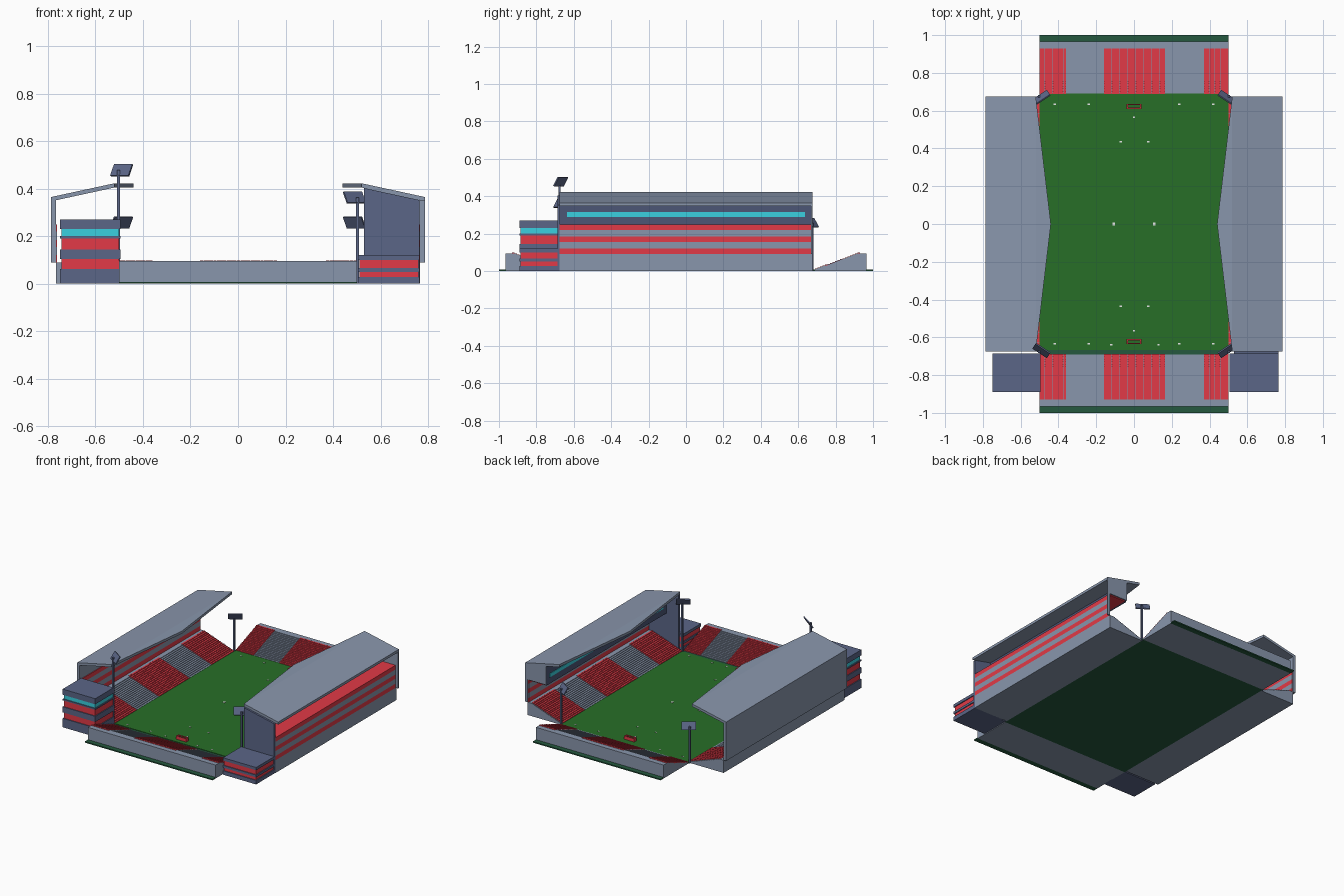
import bpy, bmesh, math
from mathutils import Matrix, Vector

cube = bpy.data.objects.get("Cube")
if cube:
    bpy.data.objects.remove(cube)


def material(name, hexcode):
    def lin(i):
        c = int(hexcode[i:i + 2], 16) / 255
        return c / 12.92 if c <= 0.04045 else ((c + 0.055) / 1.055) ** 2.4
    col = (lin(0), lin(2), lin(4), 1)
    m = bpy.data.materials.new(name)
    m.use_nodes = True
    m.diffuse_color = col
    m.node_tree.nodes["Principled BSDF"].inputs["Base Color"].default_value = col
    return m


GREY = material("concrete grey", "8996ac")
RED = material("seat red", "e23a47")
SLATE = material("slate blue", "5b6687")
NAVY = material("gallery navy", "4c5676")
CYAN = material("glass cyan", "3ad0e0")
GRASS = material("grass green", "276e27")
HEDGE = material("dark green", "25593e")
WHITE = material("line white", "eeeeee")


def finish(name, bm, mat):
    bmesh.ops.recalc_face_normals(bm, faces=bm.faces)
    mesh = bpy.data.meshes.new(name)
    bm.to_mesh(mesh)
    bm.free()
    mesh.materials.append(mat)
    ob = bpy.data.objects.new(name, mesh)
    bpy.context.collection.objects.link(ob)
    return ob


def add_box(bm, x, y, z):
    """Add a box given (low, high) pairs on each axis."""
    mid = Vector([(a + b) / 2 for a, b in (x, y, z)])
    size = [abs(b - a) for a, b in (x, y, z)]
    bmesh.ops.create_cube(bm, size=1, matrix=Matrix.Translation(mid) @ Matrix.Diagonal((*size, 1)))


def box(name, mat, x, y, z):
    bm = bmesh.new()
    add_box(bm, x, y, z)
    return finish(name, bm, mat)


def prism(name, mat, points, offset):
    """Extrude a flat polygon by an offset vector."""
    bm = bmesh.new()
    face = bm.faces.new([bm.verts.new(p) for p in points])
    ext = bmesh.ops.extrude_face_region(bm, geom=[face], use_keep_orig=True)
    moved = [v for v in ext["geom"] if isinstance(v, bmesh.types.BMVert)]
    bmesh.ops.translate(bm, verts=moved, vec=offset)
    return finish(name, bm, mat)


def span(s, a, b):
    return (s * a, s * b)


# Ground slab, pitch, end verges, line spots
box("ground_slab", HEDGE, (-0.5, 0.5), (-0.69, 0.69), (0, 0.006))
box("pitch", GRASS, (-0.5, 0.5), (-0.668, 0.69), (0.006, 0.009))
marks = bmesh.new()
for s in (-1, 1):
    box("end_verge", HEDGE, (-0.5, 0.5), span(s, 0.963, 1), (0, 0.008))
    for cx, cy in ((0, 0.565), (-0.07, 0.435), (0.075, 0.435), (-0.42, 0.635), (0.42, 0.635),
                   (0.24, 0.635), (-0.24, 0.635)):
        add_box(marks, (cx - 0.006, cx + 0.006), (s * cy - 0.004, s * cy + 0.004), (0.009, 0.011))
    add_box(marks, span(s, 0.1, 0.115), (-0.008, 0.008), (0.009, 0.011))
for cx in (-0.12, 0.13):
    add_box(marks, (cx - 0.006, cx + 0.006), (-0.644, -0.636), (0.009, 0.011))
finish("line_spots", marks, WHITE)

# Goals
for s in (-1, 1):
    bm = bmesh.new()
    for gx in (-0.04, 0.033):
        add_box(bm, (gx, gx + 0.007), span(s, 0.61, 0.636), (0.009, 0.032))
    add_box(bm, (-0.04, 0.04), span(s, 0.61, 0.616), (0.026, 0.032))
    add_box(bm, (-0.04, 0.04), span(s, 0.63, 0.636), (0.009, 0.032))
    finish("goal", bm, RED)


# Stepped terraces with dense seat blocks
def terrace(name, along_x, s, start, run, back, top, length, blocks, rows=18):
    def place(d, a, z):
        return (a, s * d, z) if along_x else (s * d, a, z)
    low, tread = 0.006, run / rows
    rise = (top - low) / rows
    profile = [(start, 0)]
    for i in range(rows):
        z = low + rise * (i + 1)
        profile += [(start + i * tread, z), (start + (i + 1) * tread, z)]
    profile += [(back, top), (back, 0)]
    prism(name + "_terrace", GREY, [place(d, -length, z) for d, z in profile],
          Vector(place(0, 2 * length, 0)))
    bm = bmesh.new()
    for i in range(rows):
        d, z = start + i * tread, low + rise * i
        for a0, a1 in blocks:
            count = round((a1 - a0) / 0.014)
            pitch = (a1 - a0) / count
            for k in range(count):
                a = a0 + k * pitch
                depth, width = span(s, d - 0.001, d + tread * 0.95), (a, a + pitch * 0.94)
                x, y = (width, depth) if along_x else (depth, width)
                add_box(bm, x, y, (z, z + rise + 0.003))
    finish(name + "_seats", bm, RED)


END_BLOCKS = ((-0.5, -0.36), (-0.16, 0.165), (0.37, 0.5))
SIDE_BLOCKS = ((-0.67, -0.42), (-0.17, 0.17), (0.42, 0.67))
for s, label in ((-1, "front"), (1, "back")):
    terrace(label + "_stand", True, s, 0.69, 0.24, 0.965, 0.095, 0.5, END_BLOCKS)
for s, label in ((-1, "right"), (1, "left")):
    terrace(label + "_stand", False, s, 0.5, 0.24, 0.767, 0.09, 0.675, SIDE_BLOCKS)

    # Striped back wall
    levels = (0.09, 0.12, 0.155, 0.185, 0.22, 0.25)
    for i in range(5):
        box(label + "_wall_band", GREY if i % 2 else RED, span(s, 0.762, 0.767),
            (-0.675, 0.67), (levels[i], levels[i + 1]))

    # Sloped roof with a pointed inner edge
    y0, y1 = -0.675, 0.675
    prism(label + "_roof_slope", GREY,
          [(s * 0.787, y0, 0.365), (s * 0.787, y1, 0.365), (s * 0.52, y1, 0.423), (s * 0.52, y0, 0.423)],
          Vector((0, 0, -0.018)))
    prism(label + "_roof_tip", GREY,
          [(s * 0.52, y0, 0.423), (s * 0.52, y1, 0.423), (s * 0.44, 0, 0.423)], Vector((0, 0, -0.018)))

# Plain outer wall on the right stand
box("right_outer_wall", GREY, (-0.787, -0.767), (-0.675, 0.675), (0.09, 0.355))

# Left stand: upper deck, glazed gallery, grey back end and solid front end
box("left_upper_deck", RED, (0.637, 0.767), (-0.67, 0.667), (0.243, 0.25))
box("gallery_wall", NAVY, (0.625, 0.637), (-0.675, 0.667), (0.243, 0.388))
for x in ((0.621, 0.625), (0.637, 0.641)):
    box("gallery_window", CYAN, x, (-0.635, 0.635), (0.29, 0.315))
prism("left_back_end", GREY,
      [(x, 0.667, z) for x, z in ((0.787, 0.09), (0.787, 0.35), (0.625, 0.386), (0.625, 0.25),
                                  (0.767, 0.25), (0.767, 0.09))], Vector((0, 0.008, 0)))
prism("left_front_end", SLATE,
      [(x, -0.688, z) for x, z in ((0.53, 0), (0.765, 0), (0.765, 0.352), (0.53, 0.403))],
      Vector((0, 0.015, 0)))


# Corner buildings: slate slabs with inset coloured storeys
def corner_building(label, x0, x1, storeys):
    z = 0
    for mat, top in storeys:
        g = 0 if mat == SLATE else 0.006
        box(label + "_storey", mat, (x0 + g, x1 - g), (-0.89 + g, -0.685), (z, top))
        z = top


corner_building("right_corner", -0.75, -0.495,
                ((SLATE, 0.063), (RED, 0.105), (SLATE, 0.145), (RED, 0.19),
                 (SLATE, 0.2), (CYAN, 0.23), (SLATE, 0.27)))
corner_building("left_corner", 0.505, 0.765,
                ((SLATE, 0.028), (RED, 0.05), (SLATE, 0.066), (RED, 0.1), (SLATE, 0.12)))

# Floodlights facing the centre
for sx, sy, z in ((-1, -1, 0.478), (1, -1, 0.363), (-1, 1, 0.258), (1, 1, 0.258)):
    px, py = sx * 0.503, sy * 0.677
    box("floodlight_pole", SLATE, (px - 0.006, px + 0.006), (py - 0.006, py + 0.006), (0, z))
    turn = math.atan2(-sx * 0.55, sy * 0.83)
    bm = bmesh.new()
    add_box(bm, (-0.046, 0.046), (-0.004, 0.004), (-0.028, 0.028))
    frame = (Matrix.Translation((sx * 0.49, sy * 0.67, z)) @ Matrix.Rotation(turn, 4, "Z")
             @ Matrix.Rotation(math.radians(32), 4, "X"))
    bmesh.ops.transform(bm, matrix=frame, verts=bm.verts)
    finish("floodlight_panel", bm, SLATE)
